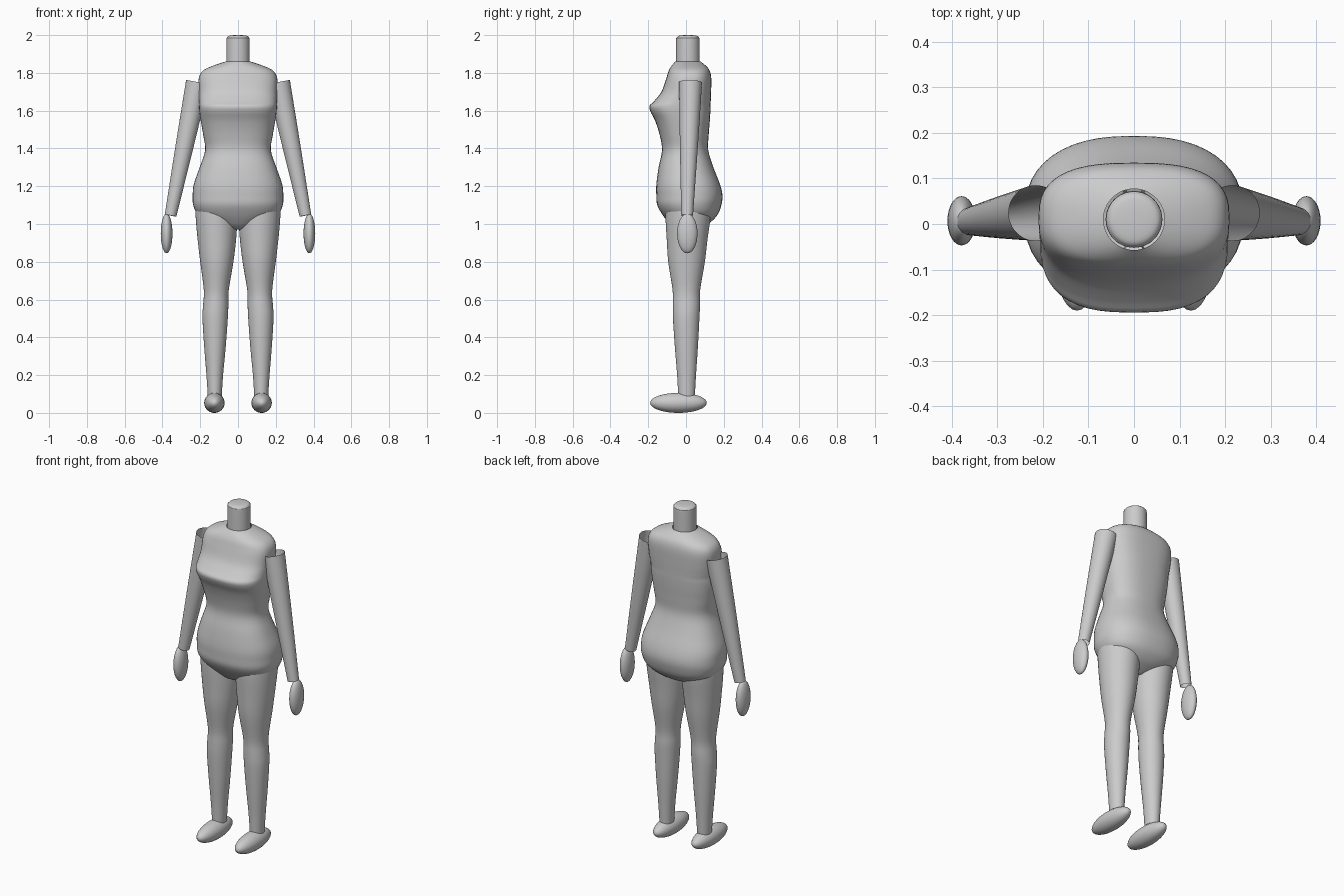
import bpy, bmesh, math
from mathutils import Vector

if "Cube" in bpy.data.objects:
    bpy.data.objects.remove(bpy.data.objects["Cube"])


def spline(keys, steps):
    """Catmull-Rom interpolation through tuples."""
    out = []
    for i in range(len(keys) - 1):
        p0, p1 = keys[max(i - 1, 0)], keys[i]
        p2, p3 = keys[i + 1], keys[min(i + 2, len(keys) - 1)]
        for s in range(steps):
            t = s / steps
            out.append([0.5 * (2 * b + (c - a) * t + (2 * a - 5 * b + 4 * c - d) * t * t
                               + (3 * b - a - 3 * c + d) * t ** 3)
                        for a, b, c, d in zip(p0, p1, p2, p3)])
    return out + [list(keys[-1])]


def finish(name, bm, angle=50):
    bmesh.ops.recalc_face_normals(bm, faces=bm.faces)
    me = bpy.data.meshes.new(name)
    bm.to_mesh(me)
    bm.free()
    ob = bpy.data.objects.new(name, me)
    bpy.context.collection.objects.link(ob)
    bpy.context.view_layer.objects.active = ob
    ob.select_set(True)
    bpy.ops.object.shade_smooth_by_angle(angle=math.radians(angle))
    ob.select_set(False)
    return ob


def loft(name, keys, steps=4, sides=48, cap_low=False, cap_high=False):
    """Skin rings of (z, cx, cy, rx, ry, superellipse power)."""
    bm = bmesh.new()
    rings = []
    for z, cx, cy, rx, ry, n in spline(keys, steps):
        ring = []
        for k in range(sides):
            a = 2 * math.pi * k / sides
            c, s = math.cos(a), math.sin(a)
            x = math.copysign(abs(c) ** (2 / n), c)
            y = math.copysign(abs(s) ** (2 / n), s)
            ring.append(bm.verts.new((cx + rx * x, cy + ry * y, z)))
        rings.append(ring)
    for a, b in zip(rings, rings[1:]):
        for k in range(sides):
            j = (k + 1) % sides
            bm.faces.new((a[k], a[j], b[j], b[k]))
    if cap_low:
        bm.faces.new(rings[0])
    if cap_high:
        bm.faces.new(rings[-1])
    return finish(name, bm)


def ellipsoid(name, loc, radii):
    bm = bmesh.new()
    bmesh.ops.create_uvsphere(bm, u_segments=32, v_segments=20, radius=1)
    bmesh.ops.scale(bm, vec=radii, verts=bm.verts)
    bmesh.ops.translate(bm, vec=loc, verts=bm.verts)
    return finish(name, bm, 180)


# Torso: z, half width, front y, back y, power
torso = [(0.97, 0.04, -0.04, 0.05, 2.1), (0.985, 0.09, -0.07, 0.085, 2.2),
         (1.01, 0.15, -0.095, 0.13, 2.3), (1.05, 0.212, -0.125, 0.168, 2.4),
         (1.10, 0.237, -0.152, 0.187, 2.4), (1.15, 0.240, -0.157, 0.193, 2.4),
         (1.21, 0.234, -0.157, 0.180, 2.4), (1.30, 0.203, -0.145, 0.145, 2.4),
         (1.39, 0.174, -0.127, 0.118, 2.4), (1.47, 0.184, -0.139, 0.120, 2.5),
         (1.545, 0.197, -0.163, 0.126, 2.6), (1.595, 0.204, -0.188, 0.129, 2.7),
         (1.625, 0.206, -0.193, 0.130, 2.7), (1.65, 0.207, -0.170, 0.131, 2.7),
         (1.70, 0.208, -0.130, 0.133, 2.7), (1.77, 0.208, -0.105, 0.134, 2.7),
         (1.81, 0.188, -0.092, 0.126, 2.6), (1.835, 0.14, -0.078, 0.108, 2.4),
         (1.86, 0.067, -0.057, 0.077, 2.0)]
loft("torso", [(z, 0, (f + b) / 2, w, (b - f) / 2, n) for z, w, f, b, n in torso],
     cap_low=True)

# Neck stub with rounded top
neck = [(1.83, 0.062), (1.97, 0.062), (1.985, 0.060), (1.995, 0.051), (1.999, 0.03), (2.0, 0.004)]
loft("neck", [(z, 0, 0.01, r, r, 2) for z, r in neck], cap_high=True)

# Leg: z, centre x, centre y, half width, half depth
leg = [(0.09, 0.123, 0.003, 0.037, 0.044), (0.20, 0.123, 0.003, 0.044, 0.050),
       (0.35, 0.122, 0.002, 0.057, 0.061), (0.50, 0.121, 0.001, 0.067, 0.070),
       (0.57, 0.118, 0.002, 0.067, 0.072), (0.65, 0.115, 0.002, 0.066, 0.073),
       (0.80, 0.112, 0.003, 0.088, 0.097), (0.92, 0.112, 0.006, 0.102, 0.108),
       (1.02, 0.113, 0.010, 0.110, 0.118), (1.08, 0.113, 0.012, 0.113, 0.121)]

for side, tag in ((-1, "right"), (1, "left")):
    loft(tag + "_leg", [(z, side * x, y, rx, ry, 2) for z, x, y, rx, ry in leg])
    ellipsoid(tag + "_foot", (side * 0.125, -0.04, 0.053), (0.054, 0.150, 0.053))

    # Arm: open tapered tube aimed from wrist to shoulder
    wrist = Vector((side * 0.357, 0.006, 1.045))
    shoulder = Vector((side * 0.215, 0.024, 1.75))
    axis = shoulder - wrist
    arm = loft(tag + "_arm", [(0, 0, 0, 0.031, 0.031, 2),
                              (axis.length * 0.5, 0, 0, 0.047, 0.047, 2),
                              (axis.length, 0, 0, 0.061, 0.061, 2)])
    arm.rotation_euler = axis.to_track_quat('Z', 'Y').to_euler()
    arm.location = wrist
    ellipsoid(tag + "_hand", (side * 0.378, 0.007, 0.95), (0.031, 0.054, 0.105))
